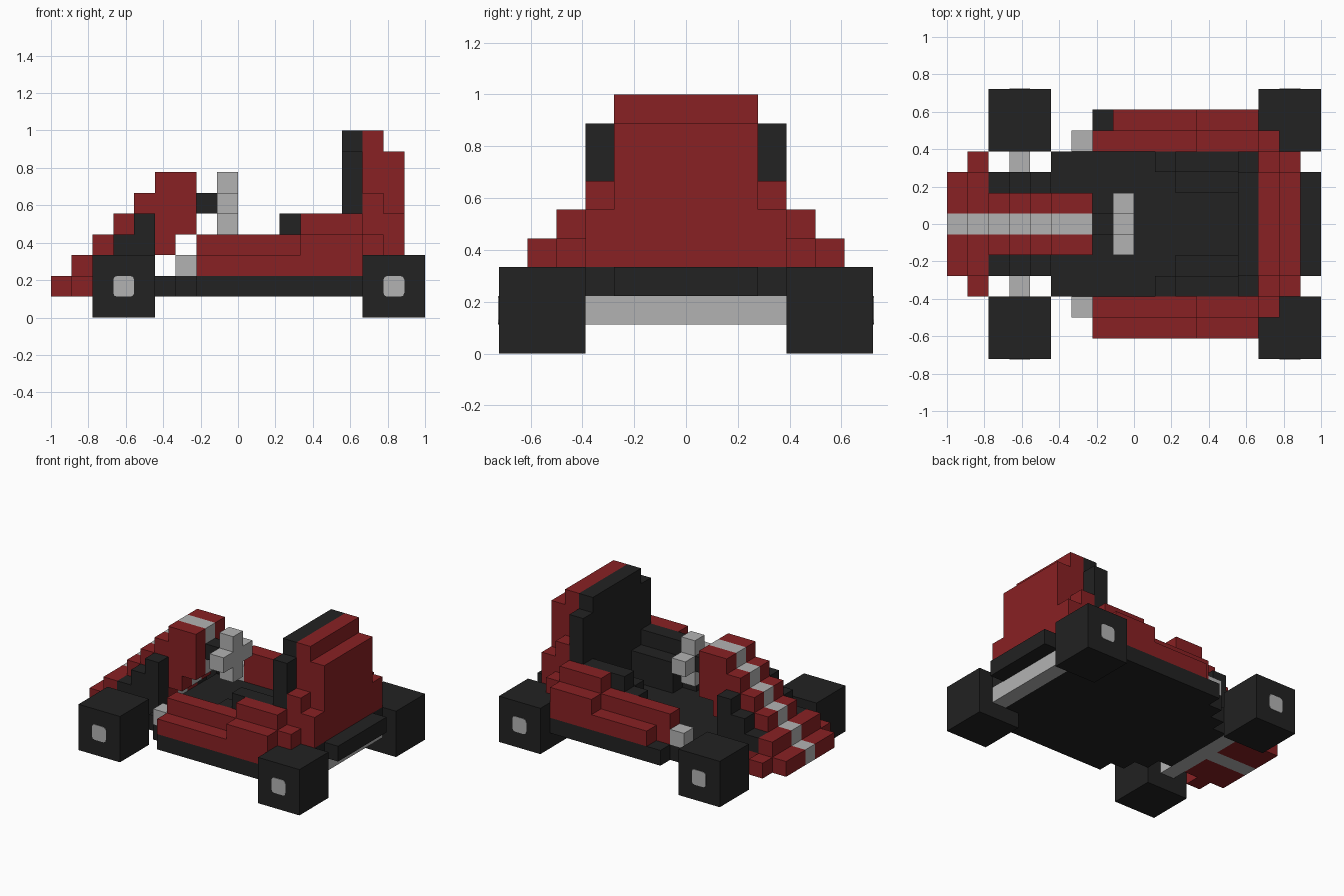
import bpy, bmesh
from mathutils import Matrix, Vector

if "Cube" in bpy.data.objects:
    bpy.data.objects.remove(bpy.data.objects["Cube"])

U = 1 / 9  # one block


def material(name, rgb):
    m = bpy.data.materials.new(name)
    m.use_nodes = True
    m.diffuse_color = (*rgb, 1)
    m.node_tree.nodes["Principled BSDF"].inputs["Base Color"].default_value = (*rgb, 1)
    return m


RED = material("dark red", (0.25, 0.015, 0.017))
BLACK = material("black", (0.016, 0.016, 0.016))
GREY = material("light grey", (0.45, 0.45, 0.45))


def blocks(name, mat, boxes, mirror=False):
    """Boxes given as (x0, x1, y0, y1, z0, z1) in blocks; mirror copies them across y = 0."""
    bm = bmesh.new()
    for x0, x1, y0, y1, z0, z1 in boxes:
        for a, b in ([(y0, y1), (-y1, -y0)] if mirror else [(y0, y1)]):
            centre = Vector(((x0 + x1) / 2, (a + b) / 2, (z0 + z1) / 2)) * U
            size = Vector((x1 - x0, b - a, z1 - z0)) * U
            bmesh.ops.create_cube(bm, size=1, matrix=Matrix.Translation(centre) @ Matrix.Diagonal((*size, 1)))
    me = bpy.data.meshes.new(name)
    bm.to_mesh(me)
    bm.free()
    me.materials.append(mat)
    ob = bpy.data.objects.new(name, me)
    bpy.context.collection.objects.link(ob)
    return ob


# Wheels and axles
for end, x in (("front", -7), ("rear", 6)):
    blocks(end + "_wheels", BLACK, [(x, x + 3, 3.5, 6.5, 0, 3)], mirror=True)
    blocks(end + "_axle", GREY, [(x + 1, x + 2, -3.5, 3.5, 1, 2)])
    # Hub caps: thin plates with rounded upright corners
    hubs = blocks(end + "_hub_caps", GREY, [(x + 1, x + 2, 6.49, 6.53, 1, 2)], mirror=True)
    bm = bmesh.new()
    bm.from_mesh(hubs.data)
    edges = [e for e in bm.edges if abs(e.verts[0].co.y - e.verts[1].co.y) > 0.001]
    bmesh.ops.bevel(bm, geom=edges, offset=0.02, segments=2, profile=0.5, affect='EDGES')
    bm.to_mesh(hubs.data)
    bm.free()

# Floor, widening in steps behind the front wheels
blocks("floor", BLACK, [(-5, -4, -2.5, 2.5, 1, 2), (-4, 7, -3.5, 3.5, 1, 2)])
blocks("floor_sides", BLACK, [(-3, 6, 3.5, 4.5, 1, 2), (-2, 6, 4.5, 5.5, 1, 2)], mirror=True)
blocks("step_blocks", GREY, [(-3, -2, 3.5, 4.5, 2, 3)], mirror=True)

# Stepped nose with a centre stripe
nose = [(-9, 1, 2), (-8, 1, 3), (-7, 1, 4), (-6, 2, 5), (-5, 2, 6), (-4, 3, 7), (-3, 4, 7)]
blocks("nose_stripe", GREY, [(x, x + 1, -0.5, 0.5, a, b) for x, a, b in nose])
blocks("nose", RED, [(x, x + 1, 0.5, 2.5 if x < -7 else 1.5, a, b) for x, a, b in nose], mirror=True)
blocks("nose_tips", RED, [(-8, -7, 2.5, 3.5, 1, 2), (-7, -6, 1.5, 2.5, 1, 2)], mirror=True)
blocks("nose_fenders", BLACK, [(x, x + 1, 1.5, 2.5, 2, x + 10) for x in (-7, -6, -5)], mirror=True)

# Steering column and cross-shaped wheel
blocks("steering_column", BLACK, [(-2, -1, -0.5, 0.5, 5, 6)])
blocks("steering_wheel", GREY, [(-1, 0, -0.5, 0.5, 4, 7)])
blocks("steering_grips", GREY, [(-1, 0, 0.5, 1.5, 5, 6)], mirror=True)

# Side pods; the left outer ledge starts one block further back
blocks("side_pods_inner", RED, [(-2, 3, 3.5, 4.5, 2, 4), (3, 6, 3.5, 4.5, 2, 5)], mirror=True)
blocks("side_pods_outer_rear", RED, [(3, 6, 4.5, 5.5, 2, 4)], mirror=True)
blocks("side_pod_ledges", RED, [(-2, 3, -5.5, -4.5, 2, 3), (-1, 3, 4.5, 5.5, 2, 3)])

# Seat
blocks("seat_bolsters", BLACK, [(1, 2, 2.5, 3.5, 2, 4), (2, 5, 2.5, 3.5, 2, 5),
                                (2, 5, 1.5, 2.5, 2, 4)], mirror=True)
blocks("seat_back", BLACK, [(5, 6, -2.5, 2.5, 2, 9)])
blocks("seat_back_wings", BLACK, [(5, 6, 2.5, 3.5, 2, 8)], mirror=True)

# Rear body and bumper
blocks("rear_body", RED, [(6, 7, -2.5, 2.5, 3, 9), (7, 8, -2.5, 2.5, 3, 8)])
blocks("rear_body_sides", RED, [(6, 7, 2.5, 3.5, 3, 6), (7, 8, 2.5, 3.5, 3, 5),
                                (6, 7, 3.5, 4.5, 3, 4)], mirror=True)
blocks("rear_deck", BLACK, [(6, 8, -3.5, 3.5, 2, 3)])
blocks("rear_bumper", BLACK, [(8, 9, -2.5, 2.5, 2, 3)])
